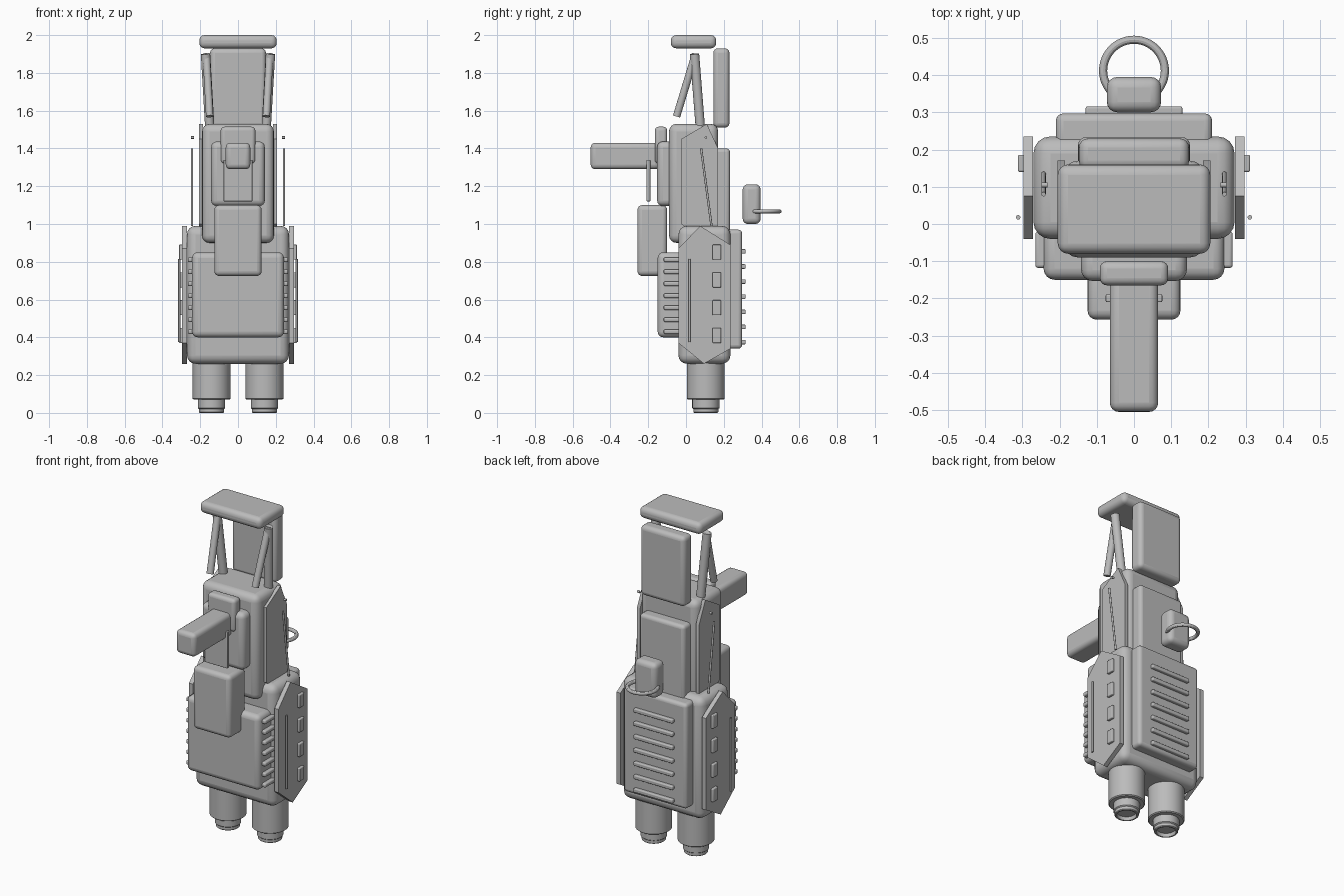
import bpy, bmesh, math
from mathutils import Vector

cube = bpy.data.objects.get("Cube")
if cube:
    bpy.data.objects.remove(cube, do_unlink=True)

GREY = (0.5, 0.5, 0.5, 1)
metal = bpy.data.materials.new("plain_grey")
metal.use_nodes = True
metal.diffuse_color = GREY
metal.node_tree.nodes["Principled BSDF"].inputs["Base Color"].default_value = GREY


def finish(name, bm, bevel=0.0, segments=4):
    """Turn a bmesh into a smooth shaded object with rounded edges."""
    bmesh.ops.recalc_face_normals(bm, faces=bm.faces)
    mesh = bpy.data.meshes.new(name)
    bm.to_mesh(mesh)
    bm.free()
    mesh.materials.append(metal)
    obj = bpy.data.objects.new(name, mesh)
    bpy.context.collection.objects.link(obj)
    if bevel:
        mod = obj.modifiers.new("Bevel", "BEVEL")
        mod.width, mod.segments = bevel, segments
        mod.limit_method = "ANGLE"
    bpy.ops.object.select_all(action="DESELECT")
    obj.select_set(True)
    bpy.context.view_layer.objects.active = obj
    bpy.ops.object.shade_smooth_by_angle(angle=math.radians(35))
    return obj


def box(name, x, y, z, bevel=0.03):
    """Rounded block from its (low, high) extents."""
    bm = bmesh.new()
    bmesh.ops.create_cube(bm, size=1)
    for v in bm.verts:
        v.co = [(a + b) / 2 + c * (b - a) for c, (a, b) in zip(v.co, (x, y, z))]
    return finish(name, bm, bevel)


def block(name, half, y, z, bevel=0.03):
    return box(name, (-half, half), y, z, bevel)


def rod(name, start, end, radius, sides=12):
    """Cylinder between two points."""
    start, end = Vector(start), Vector(end)
    axis = end - start
    bm = bmesh.new()
    bmesh.ops.create_cone(bm, cap_ends=True, segments=sides, radius1=radius,
                          radius2=radius, depth=axis.length)
    turn = axis.to_track_quat("Z", "Y").to_matrix()
    for v in bm.verts:
        v.co = turn @ v.co + (start + end) / 2
    return finish(name, bm)


def plate(name, outline, x0, x1):
    """Flat side plate: a (y, z) outline pushed out along x."""
    bm = bmesh.new()
    face = bm.faces.new([bm.verts.new((x0, y, z)) for y, z in outline])
    out = bmesh.ops.extrude_face_region(bm, geom=[face])["geom"]
    for v in out:
        if isinstance(v, bmesh.types.BMVert):
            v.co.x = x1
    return finish(name, bm)


def lathe(name, profile, x, y, steps=48):
    """Spin an (r, z) profile around a vertical axis."""
    bm = bmesh.new()
    verts = [bm.verts.new((x + r, y, z)) for r, z in profile]
    edges = [bm.edges.new(p) for p in zip(verts, verts[1:])]
    bmesh.ops.spin(bm, geom=verts + edges, cent=(x, y, 0), axis=(0, 0, 1),
                   angle=math.tau, steps=steps)
    bmesh.ops.remove_doubles(bm, verts=bm.verts, dist=0.0001)
    return finish(name, bm)


# Main blocks
block("lower_body", 0.27, (-0.04, 0.235), (0.26, 0.99), 0.045)
block("upper_body", 0.19, (-0.09, 0.17), (0.9, 1.53), 0.04)
block("lower_front_panel", 0.243, (-0.15, 0.0), (0.4, 0.85), 0.03)
block("lower_back_panel", 0.21, (0.2, 0.297), (0.34, 0.97), 0.02)
block("upper_back_panel", 0.15, (0.14, 0.233), (0.92, 1.4), 0.02)
block("chest_panel", 0.142, (-0.153, -0.06), (1.095, 1.437), 0.03)
block("front_box", 0.125, (-0.257, -0.1), (0.725, 1.1), 0.025)

# Top assembly
block("top_cap", 0.205, (-0.08, 0.16), (1.93, 2.0), 0.028)
block("top_back_plate", 0.148, (0.145, 0.23), (1.51, 1.93), 0.025)

# Barrel and its mount
block("barrel_mount", 0.092, (-0.165, -0.1), (1.32, 1.515), 0.02)
block("barrel", 0.065, (-0.505, -0.14), (1.29, 1.43), 0.025)
block("barrel_support", 0.076, (-0.21, -0.189), (1.12, 1.34), 0.004)

# Rear ring
block("ring_mount", 0.073, (0.3, 0.395), (1.0, 1.21), 0.028)
bpy.ops.mesh.primitive_torus_add(major_segments=48, minor_segments=12,
                                 major_radius=0.083, minor_radius=0.011,
                                 location=(0, 0.412, 1.067))
ring = bpy.context.object
ring.name = "rear_ring"
ring.data.materials.append(metal)
bpy.ops.object.shade_smooth_by_angle()

# Rear vent slats
for i in range(7):
    z = 0.375 + i * 0.08
    block(f"vent_slat_{i + 1}", 0.13, (0.29, 0.316), (z - 0.012, z + 0.012), 0.006)

LOWER_OUTLINE = [(0.075, 0.99), (0.235, 0.89), (0.235, 0.34),
                 (0.095, 0.26), (-0.04, 0.37), (-0.04, 0.87)]
UPPER_OUTLINE = [(0.11, 1.53), (0.17, 1.4), (0.17, 0.98),
                 (0.06, 0.94), (-0.025, 1.0), (-0.025, 1.45)]
LEG = [(0, 0.27), (0.1, 0.27), (0.1, 0.075), (0.094, 0.07), (0.072, 0.07),
       (0.072, 0.025), (0.066, 0.02), (0.066, 0.004), (0.062, 0),
       (0.054, 0), (0.05, 0.02), (0, 0.02)]

# Paired parts
for side, s in (("left", 1), ("right", -1)):
    lathe(f"{side}_leg", LEG, s * 0.14, 0.105)

    # Armour plates with their rods, windows and bolt
    plate(f"{side}_lower_plate", LOWER_OUTLINE, s * 0.271, s * 0.297)
    plate(f"{side}_upper_plate", UPPER_OUTLINE, s * 0.185, s * 0.206)
    rod(f"{side}_lower_rod", (s * 0.311, 0.018, 0.375), (s * 0.311, 0.018, 0.815), 0.006)
    rod(f"{side}_upper_rod", (s * 0.243, 0.08, 1.4), (s * 0.243, 0.135, 0.99), 0.006)
    rod(f"{side}_plate_bolt", (s * 0.232, 0.105, 1.458), (s * 0.248, 0.105, 1.458), 0.007)
    for i in range(4):
        z = 0.41 + i * 0.147
        box(f"{side}_window_{i + 1}", sorted((s * 0.29, s * 0.312)),
            (0.14, 0.186), (z - 0.04, z + 0.04), 0.005)

    # Cooling ribs beside the front panel
    for i in range(7):
        z = 0.43 + i * 0.0635
        box(f"{side}_rib_{i + 1}", sorted((s * 0.23, s * 0.265)),
            (-0.118, -0.02), (z - 0.012, z + 0.012), 0.008)

    # Struts under the cap
    rod(f"{side}_back_strut", (s * 0.172, 0.045, 1.9), (s * 0.15, 0.075, 1.52), 0.025, 16)
    rod(f"{side}_front_strut", (s * 0.168, 0.05, 1.9), (s * 0.15, -0.05, 1.57), 0.02, 16)
